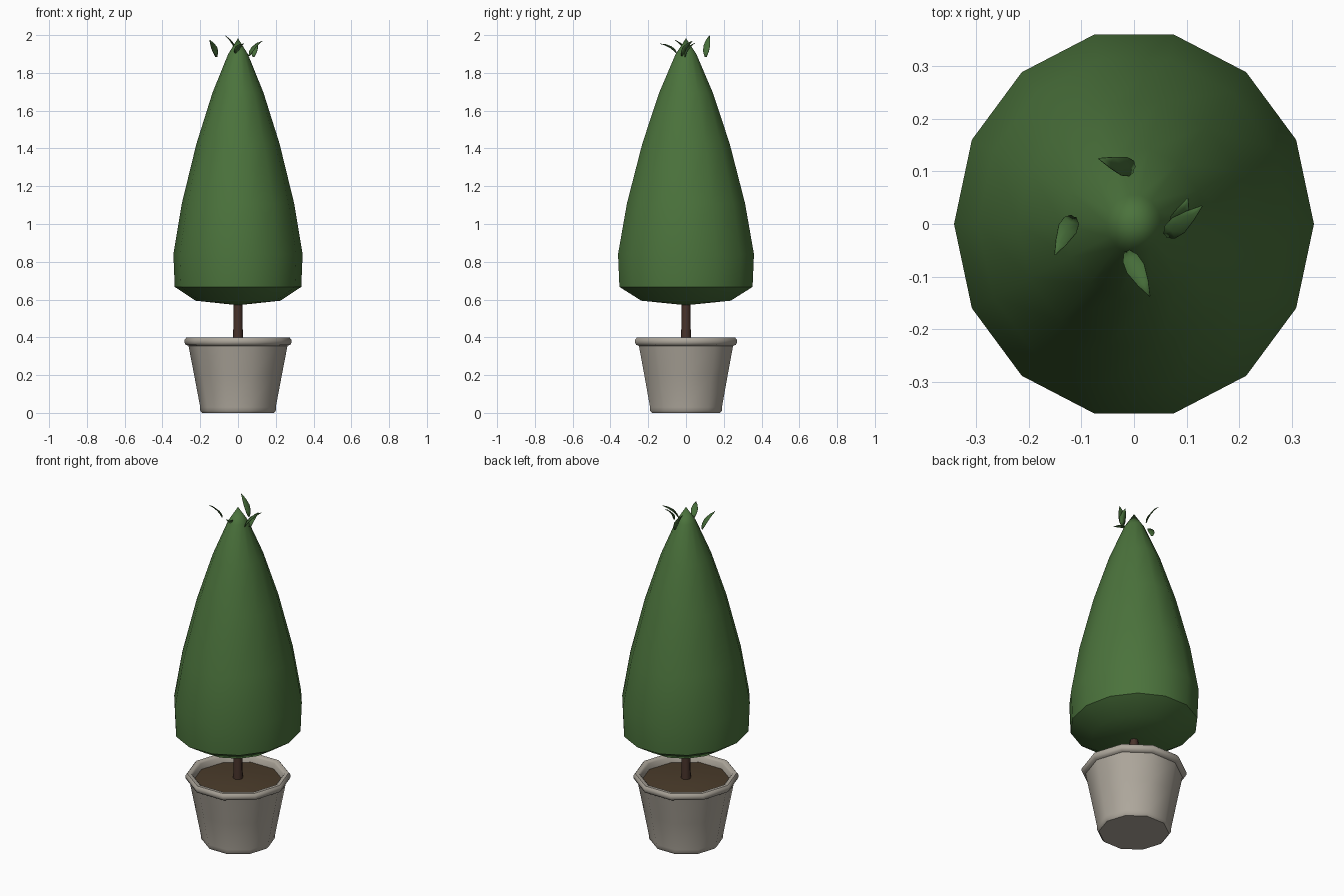
import bpy, math
from mathutils import Vector

if "Cube" in bpy.data.objects:
    bpy.data.objects.remove(bpy.data.objects["Cube"])


def material(name, rgb):
    m = bpy.data.materials.new(name)
    m.diffuse_color = (*rgb, 1)
    m.use_nodes = True
    m.node_tree.nodes["Principled BSDF"].inputs["Base Color"].default_value = m.diffuse_color
    return m


GREEN = material("foliage green", (0.07, 0.17, 0.045))
LEAF = material("leaf green", (0.06, 0.15, 0.04))
STONE = material("stone grey", (0.42, 0.385, 0.33))
SOIL = material("soil brown", (0.07, 0.045, 0.024))
BARK = material("bark brown", (0.065, 0.033, 0.024))


def make(name, verts, faces, mat):
    me = bpy.data.meshes.new(name)
    me.from_pydata(verts, [], faces)
    me.materials.append(mat)
    ob = bpy.data.objects.new(name, me)
    bpy.context.collection.objects.link(ob)
    bpy.ops.object.select_all(action='DESELECT')
    ob.select_set(True)
    bpy.context.view_layer.objects.active = ob
    bpy.ops.object.shade_smooth_by_angle(angle=math.radians(50))
    return ob


def lathe(name, profile, sides, mat, sy=1.0):
    """Spin an (r, z) profile, listed bottom to top; r = 0 makes a pole."""
    verts, faces, rings = [], [], []
    for r, z in profile:
        n = 1 if r == 0 else sides
        rings.append([len(verts) + i % n for i in range(sides)])
        for i in range(n):
            a = 2 * math.pi * i / sides
            verts.append((r * math.cos(a), r * sy * math.sin(a), z))
    for lo, hi in zip(rings, rings[1:]):
        for i in range(sides):
            j = (i + 1) % sides
            face = list(dict.fromkeys((lo[i], lo[j], hi[j], hi[i])))
            faces.append(face)
    return make(name, verts, faces, mat)


# Clipped cone of foliage, slightly deeper than wide
lathe("foliage", [(0, 0.57), (0.225, 0.594), (0.335, 0.667), (0.342, 0.84),
                  (0.297, 1.11), (0.22, 1.425), (0.135, 1.695), (0.052, 1.90),
                  (0, 1.983)], 14, GREEN, 1.079)

# Pot with rolled rim and inner wall
lathe("pot", [(0, 0), (0.19, 0), (0.2, 0.012), (0.2, 0.03), (0.232, 0.2),
              (0.262, 0.355), (0.277, 0.36), (0.283, 0.372), (0.283, 0.387),
              (0.274, 0.398), (0.255, 0.398), (0.245, 0.388),
              (0.24, 0.34)], 10, STONE)

# Soil, slightly mounded
lathe("soil", [(0.243, 0.355), (0.12, 0.368), (0, 0.372)], 10, SOIL)

# Trunk
lathe("trunk", [(0.027, 0.35), (0.025, 0.45), (0.022, 0.62)], 8, BARK)


def leaf(name, base, tip, width=0.036, bend=0.009, fold=0.006):
    """Thin pointed leaf, arched along its length and folded at the midrib."""
    base, tip = Vector(base), Vector(tip)
    along = tip - base
    side = Vector((along.y, -along.x, 0)).normalized()
    up = side.cross(along).normalized()
    if up.z < 0:
        up = -up
    verts, faces = [], []
    for t, w in ((0, 0.3), (0.2, 0.85), (0.45, 1), (0.75, 0.6), (1, 0.03)):
        mid = base + along * t + up * bend * 4 * t * (1 - t)
        for s in (-1, 0, 1):
            verts.append(mid + side * s * w * width / 2 + up * abs(s) * w * fold)
    for r in range(4):
        for c in range(2):
            k = r * 3 + c
            faces.append((k, k + 1, k + 4, k + 3))
    ob = make(name, verts, faces, LEAF)
    mod = ob.modifiers.new("thickness", 'SOLIDIFY')
    mod.thickness = 0.002
    return ob


# Loose leaves around the tip
for i, (b, t) in enumerate([((0.0, 0.104, 1.885), (-0.066, 0.124, 1.998)),
                            ((-0.115, 0.014, 1.885), (-0.15, -0.058, 1.975)),
                            ((-0.014, -0.052, 1.905), (0.03, -0.137, 1.955)),
                            ((0.06, -0.022, 1.89), (0.129, 0.034, 1.97)),
                            ((0.082, -0.005, 1.885), (0.102, 0.048, 1.96))]):
    leaf(f"leaf_{i + 1}", b, t)
